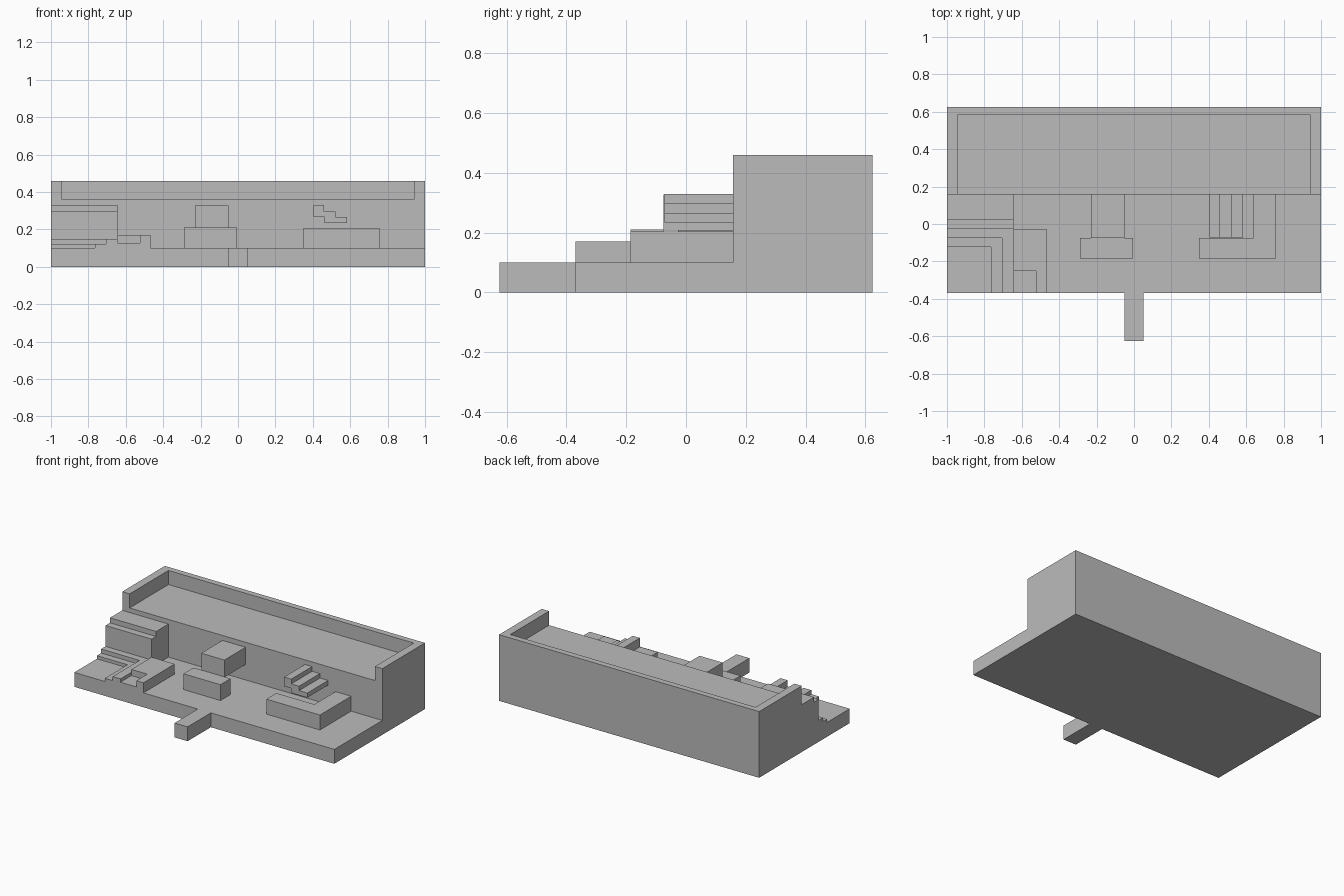
import bpy
import bmesh
from mathutils import Vector

cube = bpy.data.objects.get("Cube")
if cube:
    bpy.data.objects.remove(cube, do_unlink=True)

grey = bpy.data.materials.new("plain grey")
grey.use_nodes = True
colour = (0.5, 0.5, 0.5, 1)
grey.diffuse_color = colour
grey.node_tree.nodes["Principled BSDF"].inputs["Base Color"].default_value = colour

# How a flat outline (a, b) at depth d maps to space, per extrusion axis
PLACE = {
    "x": lambda a, b, d: (d, a, b),
    "y": lambda a, b, d: (a, d, b),
    "z": lambda a, b, d: (a, b, d),
}


def prism(name, outline, axis, start, end):
    """Extrude a closed outline along an axis."""
    bm = bmesh.new()
    face = bm.faces.new([bm.verts.new(PLACE[axis](a, b, start)) for a, b in outline])
    grown = bmesh.ops.extrude_face_region(bm, geom=[face], use_keep_orig=True)
    verts = [g for g in grown["geom"] if isinstance(g, bmesh.types.BMVert)]
    bmesh.ops.translate(bm, verts=verts, vec=Vector(PLACE[axis](0, 0, end - start)))
    bmesh.ops.recalc_face_normals(bm, faces=bm.faces)
    mesh = bpy.data.meshes.new(name)
    bm.to_mesh(mesh)
    bm.free()
    mesh.materials.append(grey)
    obj = bpy.data.objects.new(name, mesh)
    bpy.context.collection.objects.link(obj)
    return obj


def box(name, x, y, z):
    corners = [(x[0], y[0]), (x[1], y[0]), (x[1], y[1]), (x[0], y[1])]
    return prism(name, corners, "z", *z)


FRONT, WALL, BACK = -0.37, 0.157, 0.625
FLOOR, DECK, TOP = 0.1, 0.362, 0.46

# Ground floor and the raised back terrace in one section
prism("floor_and_terrace",
      [(FRONT, 0), (BACK, 0), (BACK, DECK), (WALL, DECK), (WALL, FLOOR), (FRONT, FLOOR)],
      "x", -1, 1)

# Parapet around three sides of the terrace
prism("terrace_parapet",
      [(-1, WALL), (-0.943, WALL), (-0.943, 0.583), (0.943, 0.583),
       (0.943, WALL), (1, WALL), (1, BACK), (-1, BACK)],
      "z", DECK, TOP)

# Projecting front entry
box("entry_tab", (-0.05, 0.05), (-BACK, FRONT), (0, FLOOR))

# Counter with a cabinet held on the wall behind it
box("counter", (-0.29, -0.005), (-0.185, -0.075), (FLOOR, 0.21))
box("wall_cabinet", (-0.23, -0.052), (-0.075, WALL), (0.207, 0.327))

# L-shaped bench
prism("corner_bench",
      [(0.347, -0.185), (0.76, -0.185), (0.76, WALL), (0.64, WALL),
       (0.64, -0.075), (0.347, -0.075)],
      "z", FLOOR, 0.204)

# Hanging flight of three steps
prism("hanging_steps",
      [(0.405, 0.33), (0.46, 0.33), (0.46, 0.297), (0.52, 0.297), (0.52, 0.266),
       (0.583, 0.266), (0.583, 0.234), (0.463, 0.234), (0.463, 0.266), (0.405, 0.266)],
      "y", -0.072, WALL)

# Side block with a step along its front
prism("side_block",
      [(-0.027, FLOOR), (WALL, FLOOR), (WALL, 0.33), (0.022, 0.33),
       (0.022, 0.295), (-0.027, 0.295)],
      "x", -1, -0.645)

# Two L-shaped steps around the sunken corner
rings = [(-0.765, -0.122), (-0.705, -0.075), (-0.645, -0.027)]
for name, inner, outer, height in (("lower_corner_step", rings[0], rings[1], 0.122),
                                   ("upper_corner_step", rings[1], rings[2], 0.15)):
    (xi, yi), (xo, yo) = inner, outer
    prism(name, [(-1, yi), (xi, yi), (xi, FRONT), (xo, FRONT), (xo, yo), (-1, yo)],
          "z", FLOOR, height)

# Platform beside the steps, with a lowered front corner
prism("platform",
      [(-0.645, -0.25), (-0.523, -0.25), (-0.523, FRONT), (-0.468, FRONT),
       (-0.468, -0.027), (-0.645, -0.027)],
      "z", FLOOR, 0.17)
box("platform_low_step", (-0.645, -0.523), (FRONT, -0.25), (FLOOR, 0.127))
